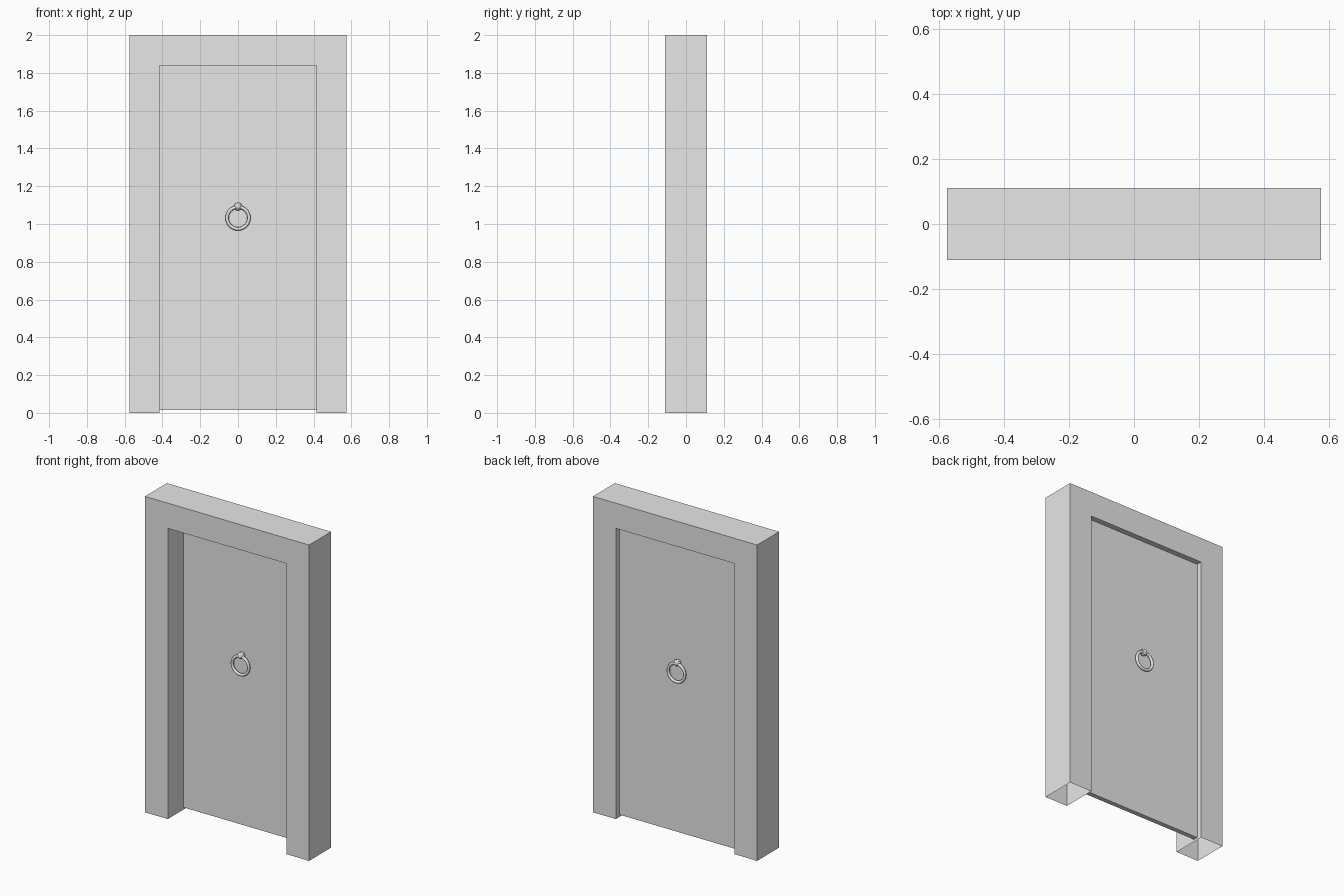
import bpy, bmesh, math
from mathutils import Matrix, Vector

old = bpy.data.objects.get("Cube")
if old:
    bpy.data.objects.remove(old, do_unlink=True)

grey = bpy.data.materials.new("light grey")
grey.use_nodes = True
grey.diffuse_color = (0.8, 0.8, 0.8, 1)
grey.node_tree.nodes["Principled BSDF"].inputs["Base Color"].default_value = (0.8, 0.8, 0.8, 1)


def add_object(name, bm, smooth=False):
    bmesh.ops.recalc_face_normals(bm, faces=bm.faces)
    mesh = bpy.data.meshes.new(name)
    bm.to_mesh(mesh)
    bm.free()
    mesh.materials.append(grey)
    for p in mesh.polygons:
        p.use_smooth = smooth
    obj = bpy.data.objects.new(name, mesh)
    bpy.context.collection.objects.link(obj)
    return obj


# Sizes
HALF_W, HALF_D, TOP = 0.575, 0.11, 2.0
OPEN_W, OPEN_TOP = 0.415, 1.84
DOOR_FRONT, DOOR_BACK, DOOR_BOTTOM = 0.045, 0.075, 0.015

# Frame: an arch outline extruded through the wall depth, open under the posts
bm = bmesh.new()
outline = [(-HALF_W, 0), (-HALF_W, TOP), (HALF_W, TOP), (HALF_W, 0),
           (OPEN_W, 0), (OPEN_W, OPEN_TOP), (-OPEN_W, OPEN_TOP), (-OPEN_W, 0)]
face = bm.faces.new([bm.verts.new((x, -HALF_D, z)) for x, z in outline])
ext = bmesh.ops.extrude_face_region(bm, geom=[face], use_keep_orig=True)
bmesh.ops.translate(bm, vec=(0, 2 * HALF_D, 0),
                    verts=[g for g in ext["geom"] if isinstance(g, bmesh.types.BMVert)])
bmesh.ops.recalc_face_normals(bm, faces=bm.faces)
undersides = [f for f in bm.faces if all(v.co.z < 0.001 for v in f.verts)]
bmesh.ops.delete(bm, geom=undersides, context='FACES_ONLY')
add_object("door_frame", bm)

# Door leaf, set towards the back of the frame
bm = bmesh.new()
size = Vector((2 * OPEN_W, DOOR_BACK - DOOR_FRONT, OPEN_TOP - DOOR_BOTTOM))
centre = Vector((0, (DOOR_FRONT + DOOR_BACK) / 2, (OPEN_TOP + DOOR_BOTTOM) / 2))
bmesh.ops.create_cube(bm, size=1, matrix=Matrix.Translation(centre) @ Matrix.Diagonal((*size, 1)))
add_object("door_leaf", bm)


# Hanging ring: a circle of tube section spun around the y axis
def ring(name, y, z, major=0.058, minor=0.009, steps=32, sides=10):
    bm = bmesh.new()
    rows = []
    for i in range(steps):
        a = math.tau * i / steps
        row = []
        for j in range(sides):
            b = math.tau * j / sides
            r = major + minor * math.cos(b)
            row.append(bm.verts.new((r * math.cos(a), y + minor * math.sin(b), z + r * math.sin(a))))
        rows.append(row)
    for i in range(steps):
        p, q = rows[i], rows[(i + 1) % steps]
        for j in range(sides):
            k = (j + 1) % sides
            bm.faces.new((p[j], q[j], q[k], p[k]))
    add_object(name, bm, smooth=True)


# Knob holding the ring: a short neck and a faceted ball
def knob(name, y_face, side, z):
    bm = bmesh.new()
    turn = Matrix.Rotation(math.pi / 2, 4, 'X')
    bmesh.ops.create_cone(bm, cap_ends=True, segments=8, radius1=0.012, radius2=0.012, depth=0.024,
                          matrix=Matrix.Translation((0, y_face + side * 0.008, z)) @ turn)
    bmesh.ops.create_uvsphere(bm, u_segments=8, v_segments=6, radius=0.022,
                              matrix=Matrix.Translation((0, y_face + side * 0.012, z)) @ turn)
    add_object(name, bm)


# One knocker on each side of the door
for label, y_face, side in (("front", DOOR_FRONT, -1), ("back", DOOR_BACK, 1)):
    ring(label + "_knocker_ring", y_face + side * 0.02, 1.032)
    knob(label + "_knocker_knob", y_face, side, 1.092)
